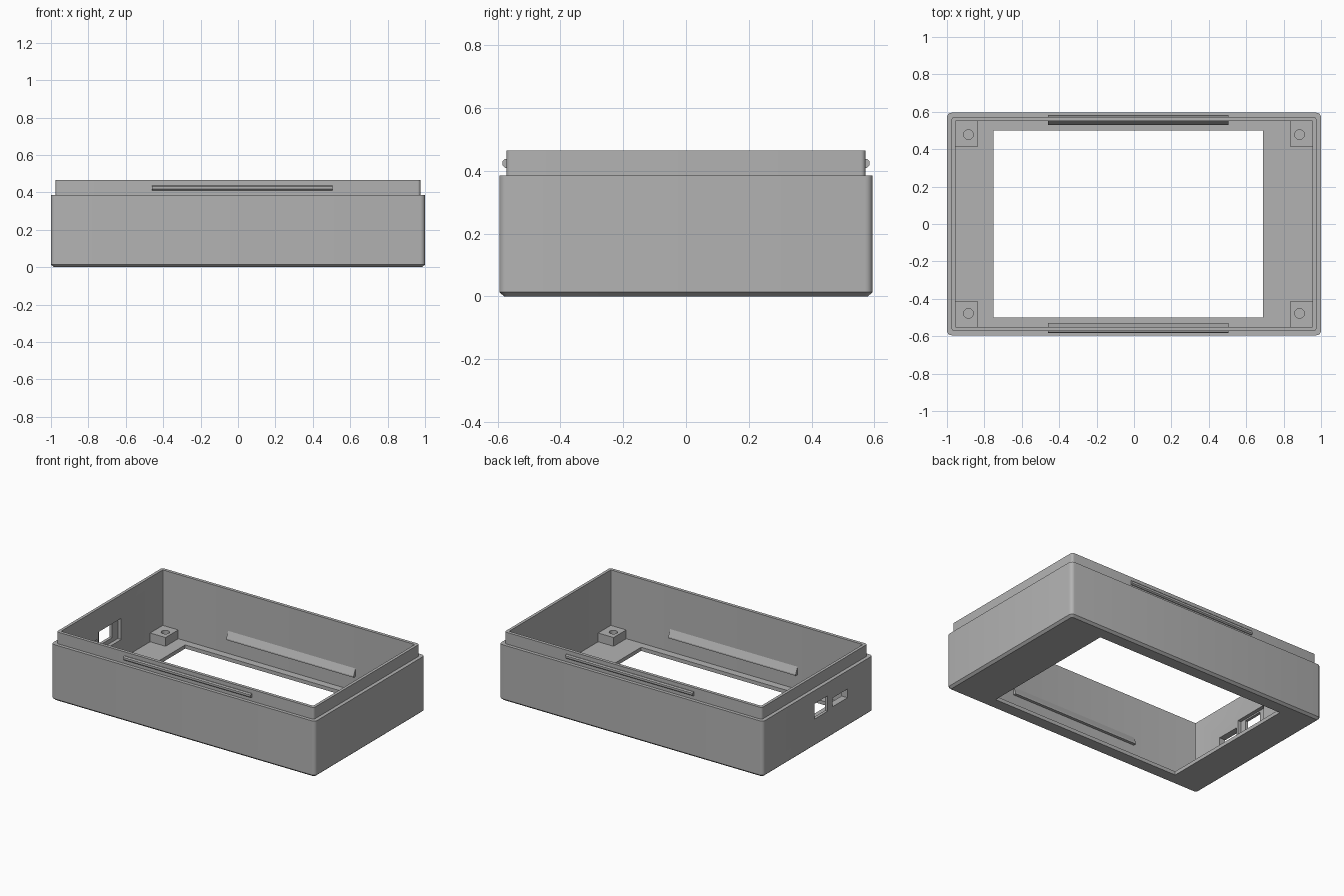
import bpy, bmesh, math

if "Cube" in bpy.data.objects:
    bpy.data.objects.remove(bpy.data.objects["Cube"], do_unlink=True)

grey = bpy.data.materials.new("plain grey")
grey.use_nodes = True
COLOUR = (0.45, 0.45, 0.45, 1)
grey.diffuse_color = COLOUR
grey.node_tree.nodes["Principled BSDF"].inputs["Base Color"].default_value = COLOUR


def finish(name, bm):
    bmesh.ops.recalc_face_normals(bm, faces=bm.faces[:])
    mesh = bpy.data.meshes.new(name)
    bm.to_mesh(mesh)
    bm.free()
    mesh.materials.append(grey)
    ob = bpy.data.objects.new(name, mesh)
    bpy.context.collection.objects.link(ob)
    return ob


def rounded_ring(bm, hx, hy, r, z, steps=5):
    ring = []
    for i, (sx, sy) in enumerate(((1, 1), (-1, 1), (-1, -1), (1, -1))):
        for k in range(steps + 1):
            a = math.pi / 2 * (i + k / steps)
            ring.append(bm.verts.new((sx * (hx - r) + r * math.cos(a),
                                      sy * (hy - r) + r * math.sin(a), z)))
    return ring


def box(name, x, y, z):
    bm = bmesh.new()
    bmesh.ops.create_cube(bm, size=1)
    for v in bm.verts:
        v.co = [lo + (c + 0.5) * (hi - lo) for c, (lo, hi) in zip(v.co, (x, y, z))]
    return finish(name, bm)


def extrude_x(name, profile, x0, x1):
    bm = bmesh.new()
    ends = [[bm.verts.new((x, y, z)) for y, z in profile] for x in (x0, x1)]
    for e in ends:
        bm.faces.new(e)
    n = len(profile)
    for i in range(n):
        j = (i + 1) % n
        bm.faces.new((ends[0][i], ends[0][j], ends[1][j], ends[1][i]))
    return finish(name, bm)


def cut(target, cutter):
    mod = target.modifiers.new("cut", "BOOLEAN")
    mod.operation, mod.solver, mod.object = "DIFFERENCE", "EXACT", cutter
    deps = bpy.context.evaluated_depsgraph_get()
    mesh = bpy.data.meshes.new_from_object(target.evaluated_get(deps))
    target.modifiers.clear()
    target.data = mesh
    bpy.data.objects.remove(cutter, do_unlink=True)


def smooth(ob):
    bpy.ops.object.select_all(action="DESELECT")
    ob.select_set(True)
    bpy.context.view_layer.objects.active = ob
    bpy.ops.object.shade_smooth_by_angle(angle=math.radians(30))


# Open tray: chamfered base, outer wall, stepped lip, inner wall and floor
FLOOR = 0.025
sections = [(0.984, 0.579, 0.012, 0), (1, 0.595, 0.025, 0.014), (1, 0.595, 0.025, 0.385),
            (0.975, 0.572, 0.015, 0.385), (0.975, 0.572, 0.015, 0.465),
            (0.955, 0.55, 0.004, 0.465), (0.955, 0.55, 0.004, FLOOR)]
bm = bmesh.new()
rings = [rounded_ring(bm, *s) for s in sections]
for a, b in zip(rings, rings[1:]):
    for i in range(len(a)):
        j = (i + 1) % len(a)
        bm.faces.new((a[i], a[j], b[j], b[i]))
bm.faces.new(rings[0])
bm.faces.new(rings[-1])
tray = finish("case_shell", bm)

# Screen window in the base, then ports in the -x wall
cut(tray, box("window_cutter", (-0.75, 0.69), (-0.5, 0.5), (-0.1, 0.1)))
cut(tray, box("port_pocket_cutter", (-0.98, -0.9), (-0.145, 0.1), (0.16, 0.305)))
cut(tray, box("port_cutter", (-1.1, -0.9), (-0.104, 0.038), (0.19, 0.295)))
cut(tray, box("slot_cutter", (-1.1, -0.9), (-0.32, -0.16), (0.2, 0.26)))
smooth(tray)

# Corner screw posts with blind holes
for sx, nx in ((1, "left"), (-1, "right")):
    for sy, ny in ((1, "back"), (-1, "front")):
        post = box(f"{ny}_{nx}_screw_post", sorted((sx * 0.838, sx * 0.96)),
                   sorted((sy * 0.413, sy * 0.555)), (FLOOR - 0.01, 0.085))
        hole = bmesh.new()
        bmesh.ops.create_cone(hole, cap_ends=True, segments=24, radius1=0.026,
                              radius2=0.026, depth=0.1)
        bmesh.ops.translate(hole, verts=hole.verts[:], vec=(sx * 0.885, sy * 0.478, 0.08))
        cut(post, finish("hole_cutter", hole))
        smooth(post)

# Snap ridges outside the lip and wedge ledges inside the long walls
for s, side in ((1, "back"), (-1, "front")):
    extrude_x(f"{side}_snap_ridge", [(s * 0.565, 0.41), (s * 0.577, 0.41), (s * 0.584, 0.417),
              (s * 0.584, 0.431), (s * 0.577, 0.438), (s * 0.565, 0.438)], -0.46, 0.505)
    extrude_x(f"{side}_inner_ledge", [(s * 0.555, 0.125), (s * 0.53, 0.125), (s * 0.53, 0.135),
              (s * 0.55, 0.18), (s * 0.555, 0.18)], -0.46, 0.505)
